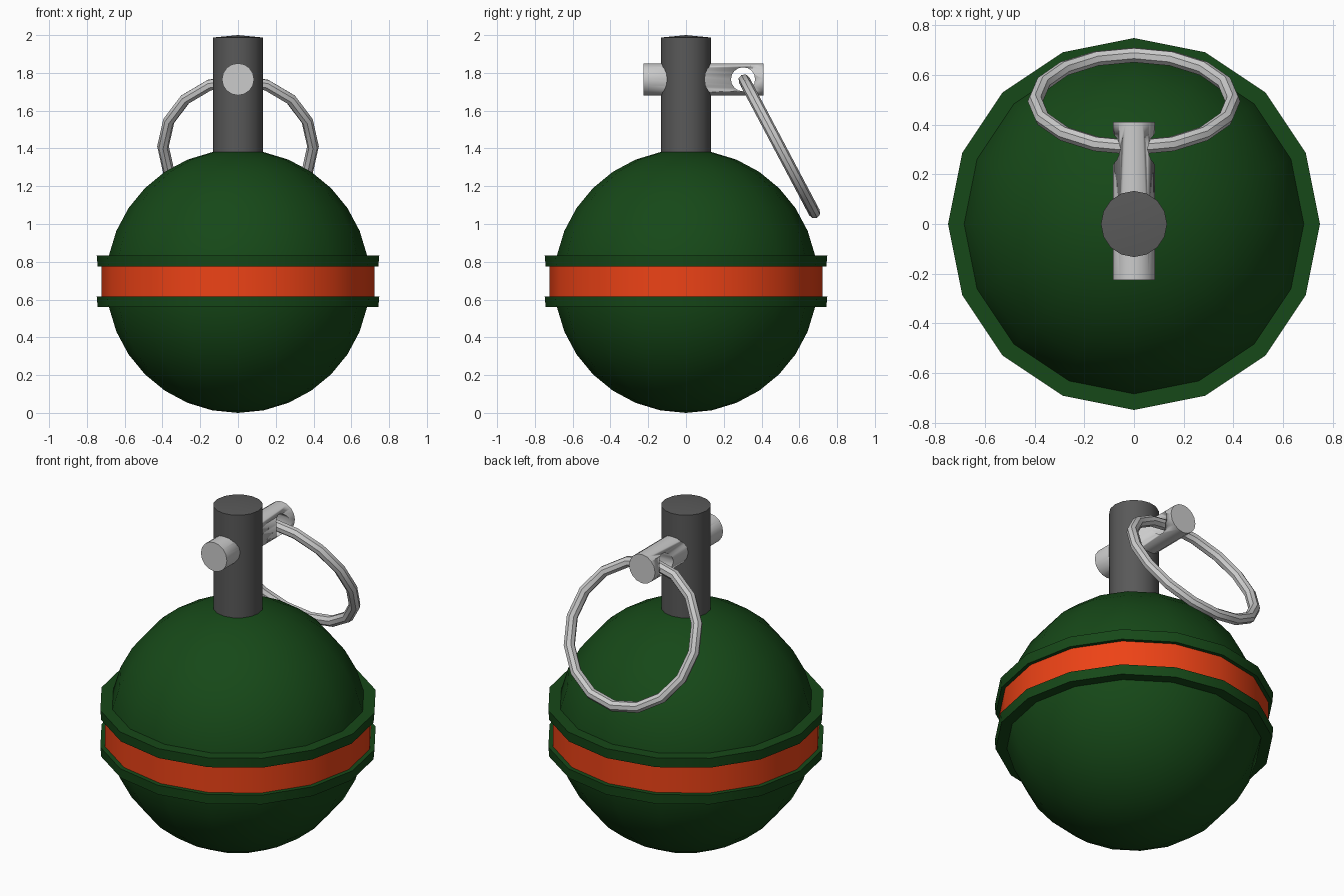
import bpy, bmesh, math
from mathutils import Matrix, Vector

if "Cube" in bpy.data.objects:
    bpy.data.objects.remove(bpy.data.objects["Cube"])

SIDES = 16


def material(name, rgb):
    m = bpy.data.materials.new(name)
    m.diffuse_color = (*rgb, 1)
    m.use_nodes = True
    m.node_tree.nodes["Principled BSDF"].inputs["Base Color"].default_value = m.diffuse_color
    return m


GREEN = material("dark green", (0.008, 0.065, 0.009))
ORANGE = material("orange", (0.85, 0.055, 0.008))
DARK = material("dark grey", (0.1, 0.1, 0.1))


def smooth(obj, angle=35):
    bpy.ops.object.select_all(action='DESELECT')
    obj.select_set(True)
    bpy.context.view_layer.objects.active = obj
    bpy.ops.object.shade_smooth_by_angle(angle=math.radians(angle))


def lathe(name, profile, mat=None, closed=False, matrix=None):
    """Spin (radius, height) points round z; points on the axis become poles."""
    bm = bmesh.new()
    rings = []
    for r, z in profile:
        if r == 0:
            rings.append([bm.verts.new((0, 0, z))] * SIDES)
        else:
            rings.append([bm.verts.new((r * math.cos(2 * math.pi * i / SIDES),
                                        r * math.sin(2 * math.pi * i / SIDES), z))
                          for i in range(SIDES)])
    pairs = list(zip(rings, rings[1:]))
    if closed:
        pairs.append((rings[-1], rings[0]))
    for a, b in pairs:
        for i in range(SIDES):
            j = (i + 1) % SIDES
            bm.faces.new(dict.fromkeys((a[i], a[j], b[j], b[i])))
    bmesh.ops.recalc_face_normals(bm, faces=bm.faces)
    mesh = bpy.data.meshes.new(name)
    bm.to_mesh(mesh)
    bm.free()
    obj = bpy.data.objects.new(name, mesh)
    bpy.context.collection.objects.link(obj)
    if matrix is not None:
        mesh.transform(matrix)
    if mat:
        mesh.materials.append(mat)
    smooth(obj)
    return obj


# Round body
R = 0.697
arc = [(R * math.sin(math.pi * i / 16), R - R * math.cos(math.pi * i / 16))
       for i in range(1, 16)]
lathe("body", [(0, 0)] + arc + [(0, 2 * R)], GREEN)

# Two flanges with the coloured band between them
for name, z0, z1 in (("lower_flange", 0.56, 0.617), ("upper_flange", 0.776, 0.834)):
    lathe(name, [(0.64, z0), (0.743, z0), (0.748, z1), (0.64, z1)], GREEN, closed=True)
lathe("band", [(0.64, 0.6), (0.722, 0.6), (0.722, 0.79), (0.64, 0.79)], ORANGE, closed=True)

# Upright stem with a slightly crowned top
lathe("stem", [(0, 1.33), (0.133, 1.33), (0.133, 1.987), (0, 2.0)], DARK)

# Cross pin running front to back, with an eye drilled through it
pin = lathe("cross_pin", [(0, -0.225), (0.085, -0.225), (0.085, 0.41), (0, 0.41)],
            matrix=Matrix.Translation((0, 0, 1.766)) @ Matrix.Rotation(-math.pi / 2, 4, 'X'))
cutter = lathe("eye_cutter", [(0, -0.2), (0.064, -0.2), (0.064, 0.2), (0, 0.2)],
               matrix=Matrix.Translation((0, 0.302, 1.766)) @ Matrix.Rotation(math.pi / 2, 4, 'Y'))
cutter.hide_render = True
cutter.hide_viewport = True
cut = pin.modifiers.new("eye", 'BOOLEAN')
cut.operation = 'DIFFERENCE'
cut.solver = 'EXACT'
cut.object = cutter

# Pull ring hanging from the eye
top, low = Vector((0, 0.308, 1.762)), Vector((0, 0.68, 1.06))
tilt = math.atan2(low.z - top.z, low.y - top.y)
tube = [(0.397 + 0.031 * math.cos(math.pi * i / 4), 0.031 * math.sin(math.pi * i / 4))
        for i in range(8)]
ring = lathe("pull_ring", tube, closed=True,
             matrix=Matrix.Translation((top + low) / 2) @ Matrix.Rotation(tilt, 4, 'X'))
smooth(ring, 50)
